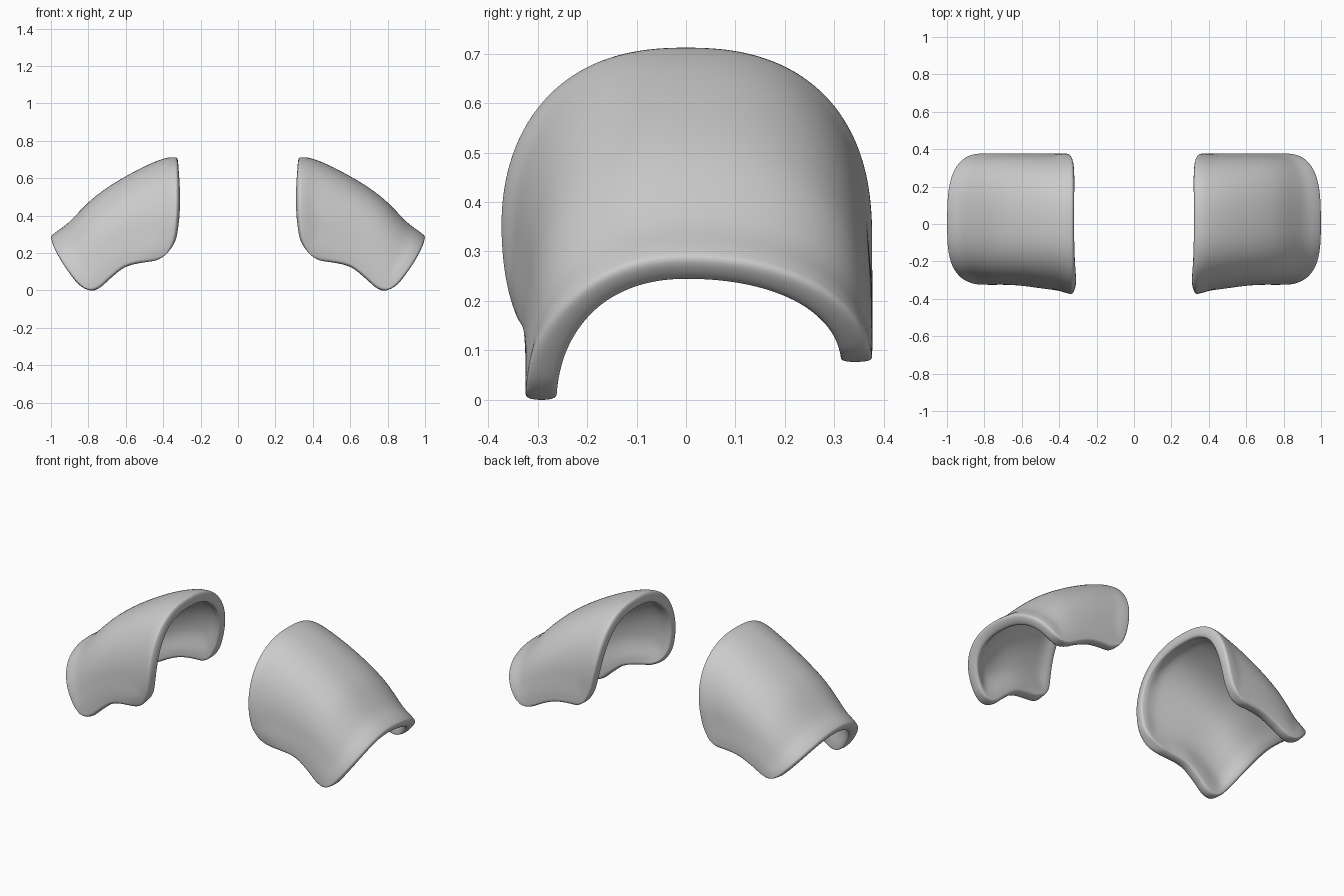
import bpy, bmesh, math
from mathutils import Vector

if "Cube" in bpy.data.objects:
    bpy.data.objects.remove(bpy.data.objects["Cube"])

# Sections from the neck edge to the arm edge:
# top x, top z | front hem x, half-depth, z, corner power, tuck | back hem x, half-depth, z, corner power | roundness
SECTIONS = [
    (.320, .713, .375, .380, .150, 5.0, .12, .405, .377, .165, 2.8, 2.4),
    (.425, .704, .490, .356, .147, 4.0, .05, .505, .377, .168, 2.4, 2.4),
    (.600, .620, .600, .332, .125, 3.0, .01, .605, .377, .155, 2.0, 2.4),
    (.770, .508, .680, .325, .065, 2.0, .00, .690, .377, .120, 1.7, 2.35),
    (.912, .368, .738, .325, .014, 1.6, .00, .750, .377, .088, 1.5, 2.2),
    (1.008, .284, .812, .325, -.018, 1.4, .00, .825, .377, .062, 1.4, 2.1),
]
NU, NV = 24, 48


def section(t):
    """Smooth blend through the sections, t in 0..1."""
    f = t * (len(SECTIONS) - 1)
    i = min(int(f), len(SECTIONS) - 2)
    f -= i
    p1, p2 = SECTIONS[i], SECTIONS[i + 1]
    p0 = SECTIONS[i - 1] if i > 0 else [2 * a - b for a, b in zip(p1, p2)]
    p3 = SECTIONS[i + 2] if i + 2 < len(SECTIONS) else [2 * b - a for a, b in zip(p1, p2)]
    return [.5 * (2 * b + (c - a) * f + (2 * a - 5 * b + 4 * c - d) * f * f
                  + (3 * b - a - 3 * c + d) * f ** 3)
            for a, b, c, d in zip(p0, p1, p2, p3)]


def round_corners(u, v):
    """Pull the four corners of the unit sheet into rounded ones."""
    flip_u, flip_v = u > .5, v > .5
    a, b = (1 - u if flip_u else u), (1 - v if flip_v else v)
    ru, rv = (.13, .075) if flip_u else (.15, .10)
    if a < ru and b < rv:
        p, q = 1 - a / ru, 1 - b / rv
        p, q = p * math.sqrt(1 - q * q / 2), q * math.sqrt(1 - p * p / 2)
        a, b = ru * (1 - p), rv * (1 - q)
    return (1 - a if flip_u else a), (1 - b if flip_v else b)


def point(u, v):
    """Point on the outer skin: u neck to arm, v front hem over the top to back hem."""
    u, v = round_corners(u, v)
    xt, zt, xf, yf, zf, pf, tuck, xb, yb, zb, pb, n = section(u)
    # straight leg below, superellipse arch above
    leg = .3 * (1 - u)
    a, a0 = min(v, 1 - v), .4 * leg
    if a < a0:
        w, h = 1, leg * a / a0
    else:
        ang = math.pi / 2 * (a - a0) / (.5 - a0)
        c, s = max(math.cos(ang), 0), max(math.sin(ang), 0)
        r = (c ** n + s ** n) ** (-1 / n)
        w, h = c * r, leg + (1 - leg) * s * r
    if v < .5:
        x0, y, z0, p = xf, -yf * w * (1 - tuck * max(1 - h, 0) ** 7), zf, pf
    else:
        x0, y, z0, p = xb, yb * w, zb, pb
    return Vector((xt + (x0 - xt) * max(1 - h, 0) ** p, y, z0 + (zt - z0) * h))


def smoothstep(x):
    x = min(max(x, 0), 1)
    return x * x * (3 - 2 * x)


# Curved shoulder plate skin
bm = bmesh.new()
grid = [[bm.verts.new(point(i / NU, j / NV)) for j in range(NV + 1)] for i in range(NU + 1)]
for i in range(NU):
    for j in range(NV):
        bm.faces.new((grid[i][j], grid[i + 1][j], grid[i + 1][j + 1], grid[i][j + 1]))
bm.normal_update()
if grid[NU // 2][NV // 2].normal.z < 0:
    bmesh.ops.reverse_faces(bm, faces=bm.faces[:])
    bm.normal_update()

# Sink the field slightly so a raised lip runs around the border
weights = []
moves = []
for i in range(NU + 1):
    for j in range(NV + 1):
        v = grid[i][j]
        d = min(i / 3.5, (NU - i) / 3.5, j / 4.5, (NV - j) / 4.5)
        k = smoothstep(d - .4)
        weights.append(1 - .4 * k)
        moves.append((v, v.normal * (-.008 * k)))
for v, m in moves:
    v.co += m

mesh = bpy.data.meshes.new("shoulder_plates")
bm.to_mesh(mesh)
bm.free()
plates = bpy.data.objects.new("shoulder_plates", mesh)
bpy.context.collection.objects.link(plates)
group = plates.vertex_groups.new(name="thickness")
for i, w in enumerate(weights):
    group.add([i], w, 'REPLACE')

# Thickness, rounded rim and the opposite plate
sol = plates.modifiers.new("thickness", 'SOLIDIFY')
sol.thickness = .063
sol.offset = -1
sol.vertex_group = "thickness"
sub = plates.modifiers.new("smooth", 'SUBSURF')
sub.levels = sub.render_levels = 2
mir = plates.modifiers.new("mirror", 'MIRROR')
mir.use_axis = (True, False, False)
mir.use_mirror_merge = False
for p in mesh.polygons:
    p.use_smooth = True
